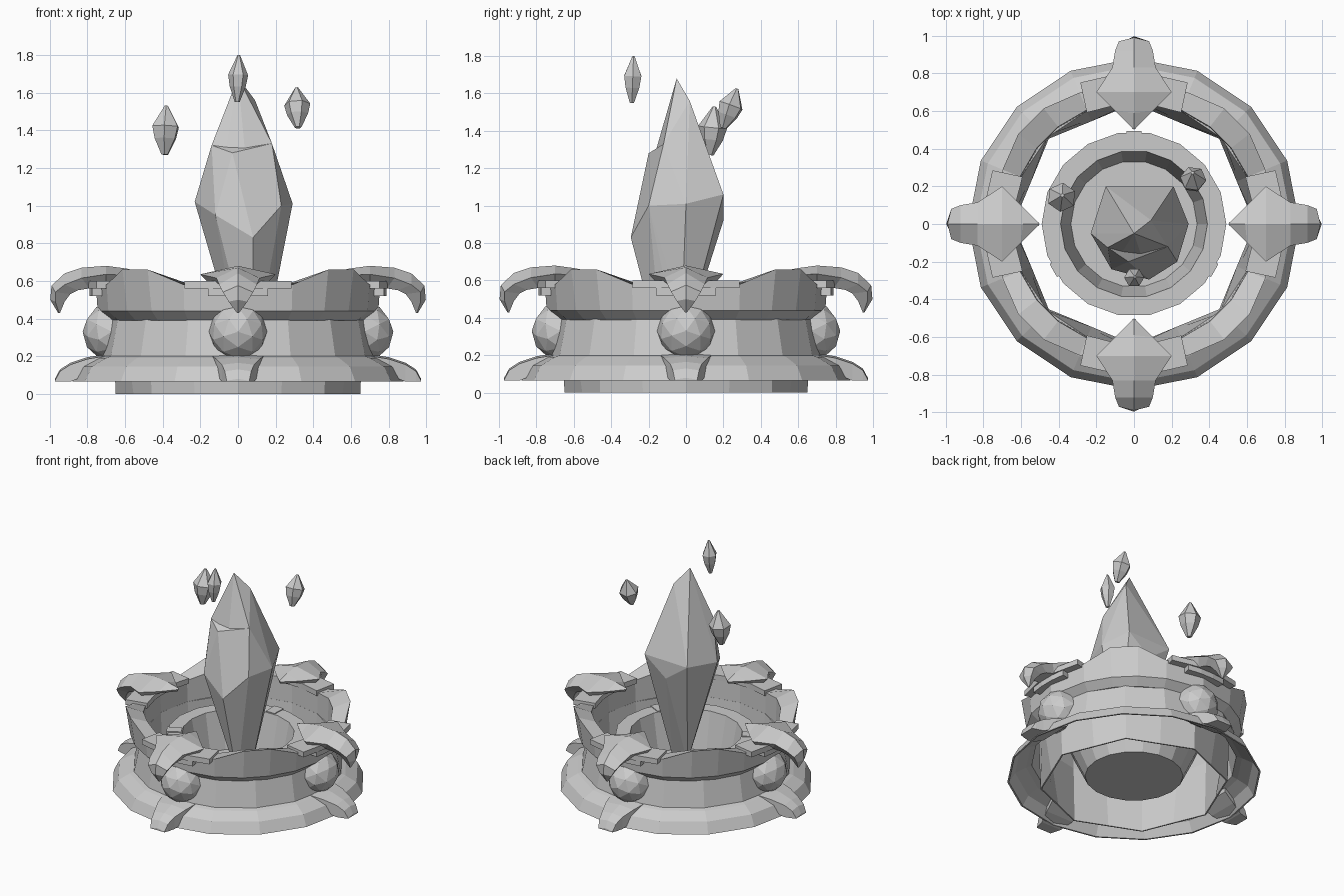
import bpy, bmesh
from math import sin, cos, radians
from mathutils import Matrix

cube = bpy.data.objects.get("Cube")
if cube:
    bpy.data.objects.remove(cube, do_unlink=True)

# One plain stone colour
stone = bpy.data.materials.new("grey_stone")
stone.use_nodes = True
GREY = (0.6, 0.6, 0.6, 1)
stone.diffuse_color = GREY
stone.node_tree.nodes["Principled BSDF"].inputs["Base Color"].default_value = GREY
SIDES = ("left", "back", "right", "front")


def finish(bm, name):
    bmesh.ops.remove_doubles(bm, verts=bm.verts, dist=0.0005)
    bmesh.ops.recalc_face_normals(bm, faces=bm.faces)
    mesh = bpy.data.meshes.new(name)
    bm.to_mesh(mesh)
    bm.free()
    mesh.materials.append(stone)
    obj = bpy.data.objects.new(name, mesh)
    bpy.context.collection.objects.link(obj)
    return obj


def four_around(obj, part):
    """Repeat a part built on +x around the ring."""
    for i, side in enumerate(SIDES):
        copy = obj if i == 0 else obj.copy()
        if i:
            bpy.context.collection.objects.link(copy)
        copy.name = f"{side}_{part}"
        copy.rotation_euler.z = radians(90 * i)


def skin(bm, rows, loop):
    """Join rows of points with quads; loop closes rows end to end."""
    rows = [[bm.verts.new(p) for p in row] for row in rows]
    pairs = list(zip(rows, rows[1:])) + ([(rows[-1], rows[0])] if loop else [])
    for a, b in pairs:
        for k in range(len(a)):
            n = (k + 1) % len(a)
            bm.faces.new((a[k], a[n], b[n], b[k]))
    if not loop:
        bm.faces.new(rows[0])
        bm.faces.new(rows[-1])


def lathe(name, angles, profile):
    """profile(angle) gives a closed loop of (radius, z)."""
    bm = bmesh.new()
    skin(bm, [[(r * cos(radians(a)), r * sin(radians(a)), z) for r, z in profile(a)]
              for a in angles], True)
    return finish(bm, name)


def even(n):
    return [360 * i / n for i in range(n)]


def arc_plate(name, half, r0, r1, z0, z1):
    """Straight-sided block bent to the ring, centred on +x."""
    bm = bmesh.new()
    rows = []
    for y in (-half, -half / 3, half / 3, half):
        sag = 0.6 * y * y
        rows.append([(r0 - sag, y * 0.88, z0), (r1 - sag, y, z0),
                     (r1 - sag, y, z1), (r0 - sag, y * 0.88, z1)])
    skin(bm, rows, False)
    return finish(bm, name)


def hull(name, points):
    bm = bmesh.new()
    for p in points:
        bm.verts.new(p)
    bmesh.ops.convex_hull(bm, input=bm.verts)
    return finish(bm, name)


# Hollow outer shell with a stepped flange, open underneath
lathe("base_shell", even(16), lambda a: [
    (.88, .065), (.84, .145), (.76, .19), (.73, .2), (.69, .4),
    (.67, .4), (.71, .19), (.75, .175), (.825, .135), (.868, .065)])


# Inner wall, eight-sided on the ground and rounder at the top
def wall_profile(a):
    foot = .65 if a % 45 == 0 else .65 * cos(radians(22.5))
    return [(foot, 0), (.662, .42), (.65, .42), (foot - .01, 0)]


lathe("inner_wall", even(16), wall_profile)


# Upper crown, rising to a crest on each diagonal that slopes inward
def crown_profile(a):
    up = .08 if abs(a % 90 - 45) < 10 else 0
    return [(.65, .39), (.69, .39), (.745, .44),
            (.755 + up * .3, .58 + up), (.655, .58 + up * .4)]


lathe("crown_ring", [q + a for q in (0, 90, 180, 270) for a in (0, 22.5, 38, 52, 67.5)],
      crown_profile)

# Inner bowl and its rim plates
lathe("bowl", even(18), lambda a: [
    (0, .07), (.34, .07), (.43, .26), (.49, .4), (.49, .44),
    (.39, .44), (.335, .16), (0, .16)])
for i in range(3):
    plate = arc_plate(f"rim_plate_{i + 1}", .04, .39, .495, .4, .446)
    plate.rotation_euler.z = radians(90 + 120 * i)

# Hooked claws over the crown: ridge, edge and underside at each station
CLAW = [
    ((.50, .645), (.505, .635, .006), (.51, .62)),
    ((.59, .665), (.60, .63, .1), (.62, .6)),
    ((.70, .68), (.70, .635, .2), (.70, .57)),
    ((.83, .67), (.83, .615, .115), (.79, .56)),
    ((.92, .64), (.92, .58, .1), (.85, .55)),
    ((.99, .575), (.97, .54, .08), (.89, .53)),
    ((.997, .5), (.97, .49, .05), (.92, .49)),
    ((.955, .43), (.95, .43, .006), (.945, .43)),
]
bm = bmesh.new()
skin(bm, [[(t[0], 0, t[1]), (e[0], e[2], e[1]), (u[0], e[2] * .7, u[1]),
           (u[0], -e[2] * .7, u[1]), (e[0], -e[2], e[1])] for t, e, u in CLAW], False)
four_around(finish(bm, "claw"), "claw")

# Plates and brackets under the claws
four_around(arc_plate("claw_plate", .285, .64, .8, .56, .6), "claw_plate")
four_around(arc_plate("claw_bracket", .16, .7, .79, .52, .58), "claw_bracket")

# Faceted half-round studs on the wall, one point facing outward
bm = bmesh.new()
bmesh.ops.create_icosphere(
    bm, subdivisions=2, radius=.155,
    matrix=Matrix.Translation((.67, 0, .33)) @ Matrix.Rotation(radians(90), 4, "Y"))
bmesh.ops.bisect_plane(bm, geom=bm.verts[:] + bm.edges[:] + bm.faces[:],
                       plane_co=(.66, 0, 0), plane_no=(-1, 0, 0), clear_outer=True)
four_around(finish(bm, "round_stud"), "round_stud")

# Tapered feet lying over the flange: radius, top, bottom, half width
bm = bmesh.new()
FOOT = [(.71, .21, .15, .135), (.80, .195, .1, .115), (.89, .165, .065, .085),
        (.945, .13, .065, .07), (.972, .08, .065, .06)]
skin(bm, [[(r, -w, low), (r, -w, top - .01), (r, 0, top), (r, w, top - .01), (r, w, low)]
          for r, top, low, w in FOOT], False)
four_around(finish(bm, "foot"), "foot")

# Large central crystal with a stepped shoulder at the front
ledge = [(-.14, -.125, 1.32), (.18, -.12, 1.33)]
belt = [(-.23, -.05, 1.02), (.29, 0, 1.01), (.23, -.2, 1),
        (.08, -.295, .83), (-.12, -.24, .95)]
hull("main_crystal", ledge + belt + [
    (0, -.05, 1.68), (.09, .02, 1.56), (-.15, .2, 1.05), (.21, .2, 1.06),
    (.03, .2, .92), (.2, -.1, .68), (.01, -.03, .2), (.13, -.03, .2), (.08, -.12, .16)])
hull("crystal_shoulder", ledge + belt + [(-.03, -.2, 1.28)])

# Small floating shards: place, half height, half width, lean
for i, (place, h, w, lean) in enumerate([
        ((0, -.285, 1.675), .125, .053, 2),
        ((-.385, .14, 1.4), .13, .078, 4),
        ((.315, .235, 1.52), .112, .07, 14)]):
    bm = bmesh.new()
    skin(bm, [[(r * w * cos(radians(a)), r * w * sin(radians(a)), z * h) for a in even(6)]
              for z, r in ((-1, .25), (-.35, .8), (.15, 1), (1, .12))], False)
    shard = finish(bm, f"floating_shard_{i + 1}")
    shard.location = place
    shard.rotation_euler = (radians(-lean), radians(lean), radians(25 * i))
